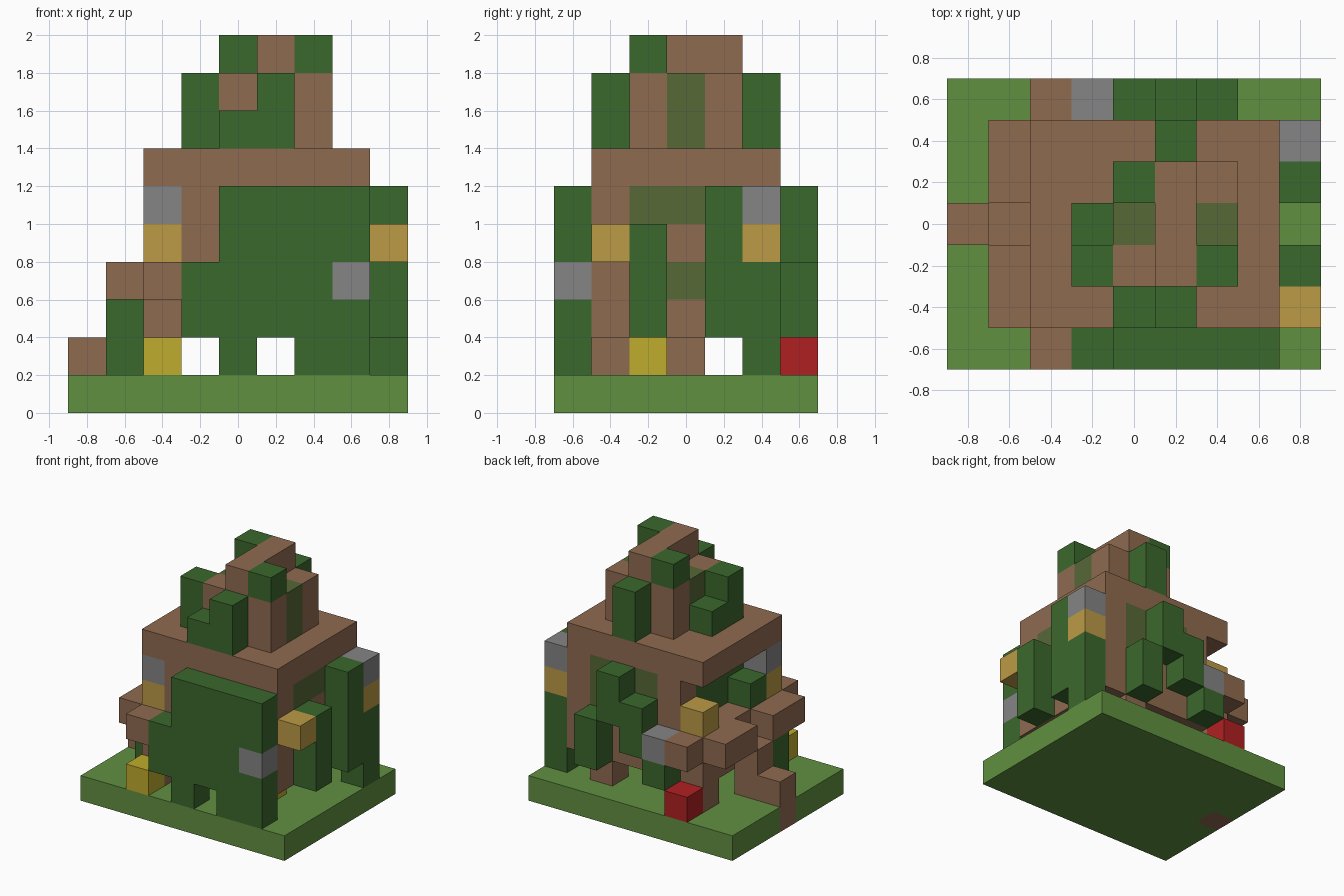
import bpy
import bmesh
from mathutils import Vector

cube = bpy.data.objects.get("Cube")
if cube:
    bpy.data.objects.remove(cube, do_unlink=True)

SIZE = 0.2                      # edge of one block
ORIGIN = Vector((-0.9, -0.7, 0))  # corner of the block grid


def make_material(name, rgb):
    """Flat material from 8-bit display values."""
    linear = [((c / 255 + 0.055) / 1.055) ** 2.4 for c in rgb] + [1]
    mat = bpy.data.materials.new(name)
    mat.use_nodes = True
    mat.diffuse_color = linear
    mat.node_tree.nodes["Principled BSDF"].inputs["Base Color"].default_value = linear
    return mat


GRASS = make_material("grass_green", (97, 144, 65))
LEAF = make_material("leaf_green", (59, 104, 45))
WOOD = make_material("wood_brown", (143, 107, 80))
MOSS = make_material("mossy_olive", (86, 104, 54))
STONE = make_material("stone_gray", (133, 133, 133))
TAN = make_material("lamp_tan", (188, 155, 70))
YELLOW = make_material("flower_yellow", (191, 172, 45))
RED = make_material("flower_red", (176, 32, 34))

cells = {}   # block position -> part name
parts = {}   # part name -> material


def span(v):
    return range(v[0], v[1] + 1) if isinstance(v, tuple) else (v,)


def fill(name, mat, x, y, z):
    """Fill a range of blocks; later parts replace earlier ones."""
    parts[name] = mat
    for i in span(x):
        for j in span(y):
            for k in span(z):
                cells[i, j, k] = name


# Ground
fill("lawn", GRASS, (0, 8), (0, 6), 0)

# House body, legs and roof slab
fill("house_body", WOOD, (3, 7), (1, 5), (2, 5))
fill("left_room", WOOD, 2, (1, 5), (2, 3))
for x in (2, 6):
    for y in (1, 5):
        fill("house_legs", WOOD, x, y, 1)
fill("roof_slab", WOOD, (2, 7), (1, 5), 6)

# Open window side
fill("window_leaves", LEAF, 3, (2, 4), (4, 5))
fill("window_plant", LEAF, 2, 2, 4)

# Mossy wall patches
fill("back_moss", MOSS, (4, 6), 5, 5)
fill("back_moss", MOSS, (5, 6), 5, 4)
fill("side_moss", MOSS, 7, (2, 3), 5)
fill("side_moss", MOSS, 7, 3, 3)

# Front hedge wall
fill("front_hedge", LEAF, (4, 7), 0, (2, 5))
fill("front_hedge", LEAF, 3, 0, (2, 3))
fill("front_hedge", LEAF, 4, 0, 1)
fill("front_hedge", LEAF, (6, 7), 0, 1)
fill("front_stone", STONE, 7, 0, 3)

# Lamps with stone caps
fill("front_lamp", TAN, 2, 1, 4)
fill("front_lamp_cap", STONE, 2, 1, 5)
fill("back_lamp", TAN, 2, 5, 4)
fill("side_lamp", TAN, 8, 1, 4)
fill("post_bush", LEAF, 8, 5, (1, 3))
fill("post_lamp", TAN, 8, 5, 4)
fill("post_lamp_cap", STONE, 8, 5, 5)

# Hanging vines on the side
fill("short_vine", LEAF, 8, 2, (2, 4))
fill("long_vine", LEAF, 8, 4, (2, 5))

# Vines stepping down the back wall
fill("back_vine", LEAF, 6, 6, (2, 3))
fill("back_vine", LEAF, 5, 6, (4, 5))
fill("back_vine", LEAF, 4, 6, (3, 4))
fill("back_vine", LEAF, 3, 6, 2)
fill("back_stone", STONE, 3, 6, 3)

# Porch beams and steps
fill("front_beam", WOOD, 1, (1, 2), 3)
fill("back_beam", WOOD, 1, (4, 5), 3)
for y in (0, 6):
    fill("beam_ends", WOOD, 2, y, 3)
fill("lower_step", WOOD, 0, 3, (0, 1))
fill("upper_step", WOOD, 1, 3, (1, 2))
fill("step_bush", LEAF, 1, 2, (1, 2))

# Flowers
fill("front_flower", YELLOW, 2, 0, 1)
fill("inner_flower", YELLOW, 6, 2, 1)
fill("back_flower", RED, 2, 6, 1)

# Rooftop tower
fill("tower", WOOD, (4, 6), (2, 4), (7, 8))
fill("tower_moss", MOSS, 4, 3, (7, 8))
fill("tower_moss", MOSS, 6, 3, (7, 8))
fill("ridge_beam", WOOD, 5, (2, 4), 9)
fill("ridge_leaves", LEAF, 6, 2, 9)
fill("ridge_leaves", LEAF, 4, 4, 9)
fill("tower_bush", LEAF, 5, 1, (7, 8))
fill("tower_bush", LEAF, 4, 1, 7)
fill("tower_bush", LEAF, 3, 2, (7, 8))
fill("tower_bush", LEAF, 3, 3, 7)
fill("tower_bush", LEAF, 5, 5, (7, 8))


def build(name, mat):
    """Make one object from the exposed block faces of a part."""
    bm = bmesh.new()
    for pos in [c for c, part in cells.items() if part == name]:
        centre = ORIGIN + (Vector(pos) + Vector((0.5, 0.5, 0.5))) * SIZE
        for axis in range(3):
            for sign in (-1, 1):
                n = Vector((0, 0, 0))
                n[axis] = sign
                if tuple(int(a + b) for a, b in zip(pos, n)) in cells:
                    continue
                u = Vector((0, 0, 0))
                u[(axis + 1) % 3] = 1
                v = n.cross(u)
                corners = (-u - v, u - v, u + v, v - u)
                bm.faces.new([bm.verts.new(centre + (n + c) * SIZE / 2)
                              for c in corners])
    bmesh.ops.remove_doubles(bm, verts=bm.verts, dist=0.001)
    mesh = bpy.data.meshes.new(name)
    bm.to_mesh(mesh)
    bm.free()
    if mesh.polygons:
        mesh.materials.append(mat)
        bpy.context.collection.objects.link(bpy.data.objects.new(name, mesh))


for part_name, material in parts.items():
    build(part_name, material)
